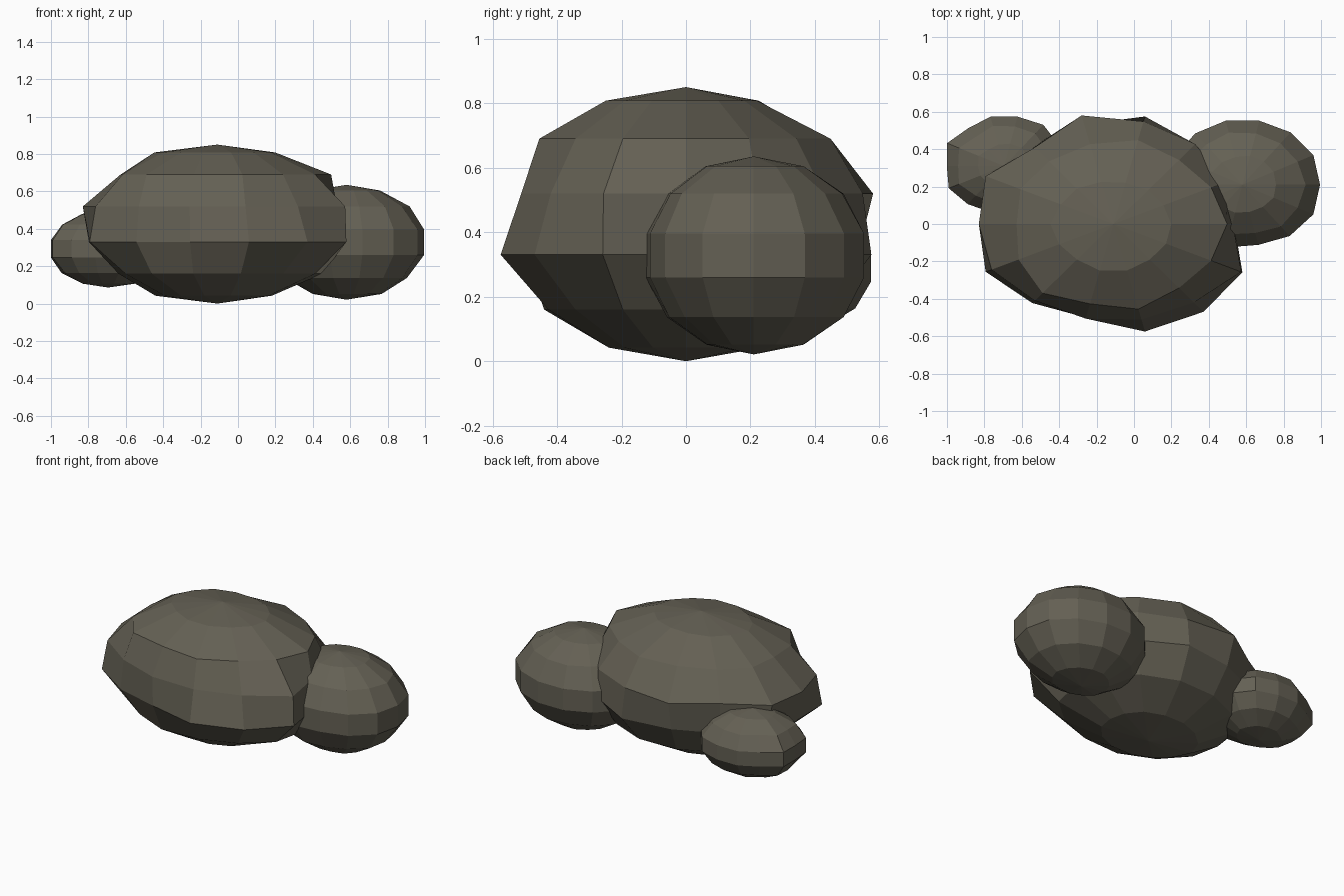
import bpy, bmesh, math

if "Cube" in bpy.data.objects:
    bpy.data.objects.remove(bpy.data.objects["Cube"])

SEGS, RINGS = 14, 7

stone = bpy.data.materials.new("dark_olive_stone")
stone.diffuse_color = (0.127, 0.117, 0.088, 1)
stone.use_nodes = True
stone.node_tree.nodes["Principled BSDF"].inputs["Base Color"].default_value = stone.diffuse_color


def rock(name, centre, radii, rough):
    """Coarse ellipsoid; rough holds sideways factors per ring (top to bottom) and segment."""
    cx, cy, cz = centre
    rx, ry, rz = radii
    bm = bmesh.new()
    rings = []
    for i in range(1, RINGS):
        t = math.pi * i / RINGS
        ring = []
        for k in range(SEGS):
            a = 2 * math.pi * k / SEGS
            f = rough[i - 1][k] * math.sin(t)
            ring.append(bm.verts.new((cx + rx * f * math.cos(a),
                                      cy + ry * f * math.sin(a),
                                      cz + rz * math.cos(t))))
        rings.append(ring)
    top = bm.verts.new((cx, cy, cz + rz))
    bottom = bm.verts.new((cx, cy, cz - rz))
    for k in range(SEGS):
        n = (k + 1) % SEGS
        bm.faces.new((top, rings[0][k], rings[0][n]))
        bm.faces.new((bottom, rings[-1][n], rings[-1][k]))
        for up, low in zip(rings, rings[1:]):
            bm.faces.new((up[k], low[k], low[n], up[n]))
    me = bpy.data.meshes.new(name)
    bm.to_mesh(me)
    bm.free()
    me.materials.append(stone)
    ob = bpy.data.objects.new(name, me)
    bpy.context.collection.objects.link(ob)
    return ob


def spread(profile):
    """Same outline on all rings, with a small alternating wobble off the equator."""
    return [[f * (1 if i in (2, 3) else 0.97 + 0.03 * ((k * 5 + i * 3) % 4) / 2)
             for k, f in enumerate(profile)] for i in range(RINGS - 1)]


# large middle rock
rock("large_rock", (-0.11, 0, 0.425), (0.72, 0.56, 0.425), [
    [.99, .95, .95, .93, .95, 1, 1, 1.08, 1.03, 1, 1.05, 1.05, 1, 1],
    [1.08, 1.03, 1, 1.05, 1, .98, .98, .92, 1, 1.08, 1, 1.066, 1, 1.03],
    [.91, .95, 1, 1.03, 1.09, .96, 1.08, 1.025, 1.03, .96, .95, .96, .983, 1.08],
    [.92, .95, 1, 1.08, 1, .97, 1.03, .98, 1.08, .99, .94, 1.08, 1.1, 1.09],
    [1, 1, 1.03, 1.05, 1.03, 1, .97, .94, .97, 1, 1.03, 1, 1, 1.03],
    [.93, .95, 1, 1, 1, 1, 1.03, 1.06, 1, 1, 1.01, 1.01, 1, .97]])

# medium rock on the right
rock("medium_rock", (0.58, 0.21, 0.328), (0.415, 0.36, 0.307), spread(
    [1.025, 1.04, 1.02, 1, 1, 1, 1, 1, 1, 1, .98, .94, 1, 1.04]))

# small rock on the left
rock("small_rock", (-0.695, 0.31, 0.293), (0.33, 0.275, 0.207), spread(
    [1, 1, 1.05, 1.01, 1.01, .96, 1.05, .95, 1.02, .97, .95, 1, 1, 1]))
